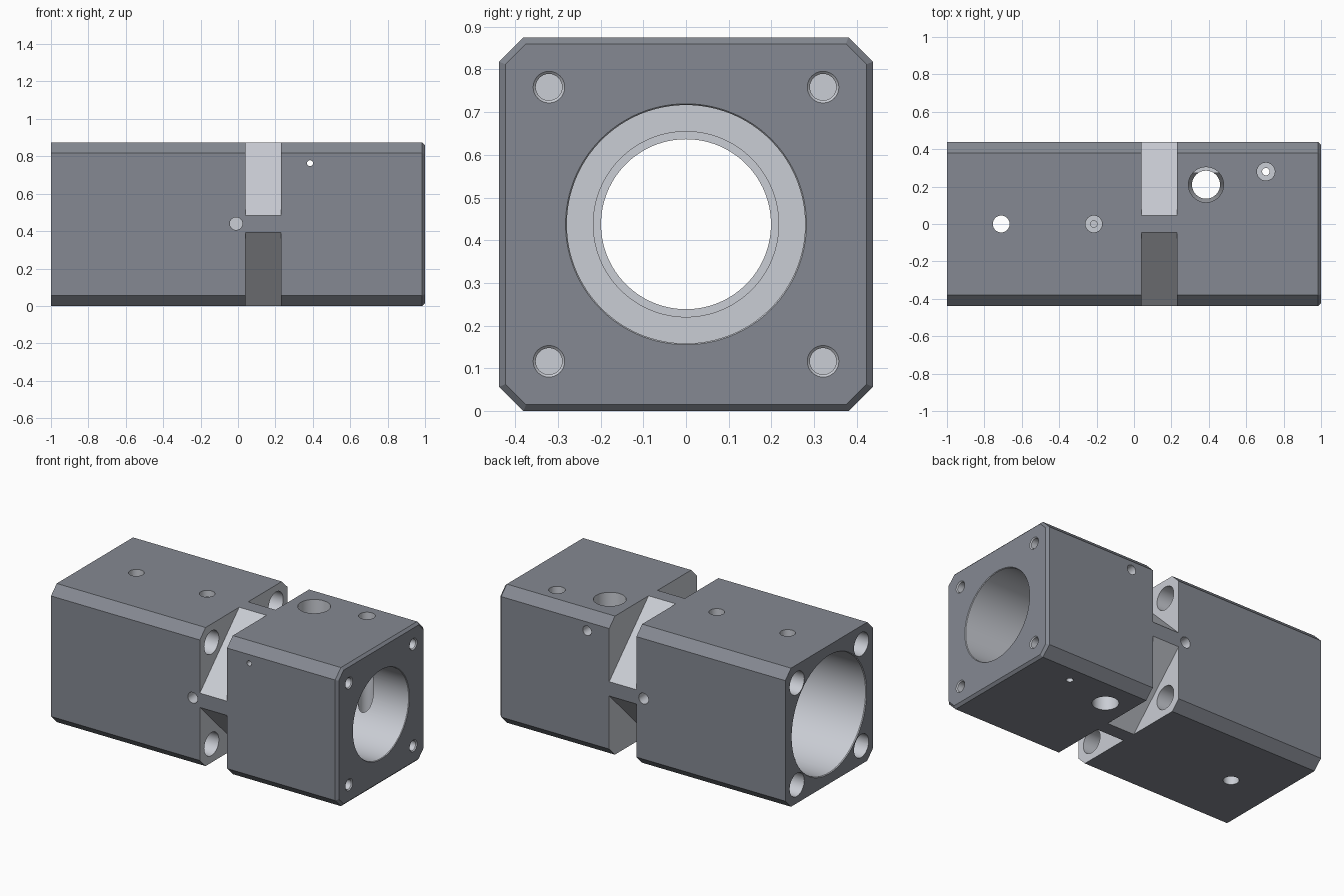
import bpy, bmesh, math
from mathutils import Vector, Matrix

if "Cube" in bpy.data.objects:
    bpy.data.objects.remove(bpy.data.objects["Cube"])

H = 0.4375          # half of the square section, also the bore axis height
C = 0.057           # long edge chamfer


def material(name, rgb):
    m = bpy.data.materials.new(name)
    m.diffuse_color = (*rgb, 1)
    m.use_nodes = True
    m.node_tree.nodes["Principled BSDF"].inputs["Base Color"].default_value = m.diffuse_color
    return m


coated = material("dark_coating", (0.234, 0.25, 0.287))
machined = material("bare_metal", (0.59, 0.61, 0.66))


def mesh_object(name, bm, mat):
    bmesh.ops.recalc_face_normals(bm, faces=bm.faces)
    me = bpy.data.meshes.new(name)
    bm.to_mesh(me)
    bm.free()
    me.materials.append(mat)
    ob = bpy.data.objects.new(name, me)
    bpy.context.collection.objects.link(ob)
    return ob


def loft(name, rings, mat=machined):
    """Closed solid through rings of equal point count."""
    bm = bmesh.new()
    loops = [[bm.verts.new(p) for p in ring] for ring in rings]
    n = len(loops[0])
    for a, b in zip(loops, loops[1:]):
        for i in range(n):
            j = (i + 1) % n
            bm.faces.new((a[i], a[j], b[j], b[i]))
    bm.faces.new(loops[0])
    bm.faces.new(loops[-1])
    return mesh_object(name, bm, mat)


def turned(name, profile, at, axis, n=32):
    """Stepped round cutter: profile of (position on axis, radius)."""
    rot = {'x': Matrix.Rotation(math.pi / 2, 3, 'Y'),
           'y': Matrix.Rotation(-math.pi / 2, 3, 'X'),
           'z': Matrix.Identity(3)}[axis]
    rings = [[rot @ Vector((r * math.cos(2 * math.pi * i / n),
                            r * math.sin(2 * math.pi * i / n), t)) + Vector(at)
              for i in range(n)] for t, r in profile]
    return loft(name, rings)


def section(x, inset):
    a, b = H - inset, H - C - inset * 0.4
    pts = [(a, -b), (a, b), (b, a), (-b, a), (-a, b), (-a, -b), (-b, -a), (b, -a)]
    return [(x, y, z + H) for y, z in pts]


# Chamfered square housing, bevelled at the right end only
housing = loft("housing", [section(-1, 0), section(0.985, 0), section(1, 0.015)], coated)

cutters = []

# Main bore: wide on the left, narrow web, bearing seat on the right
cutters.append(turned("bore_cutter", [
    (-1.01, 0.374), (-1, 0.374), (-0.995, 0.37), (-0.12, 0.37), (-0.12, 0.199),
    (0.19, 0.199), (0.19, 0.217), (0.21, 0.217), (0.21, 0.279), (0.996, 0.279),
    (1, 0.282), (1.01, 0.282)], (0, 0, H), 'x', 128))

# Diagonal corner notches, bolt clearance holes and tapped end holes
for sy in (-1, 1):
    for sz in (-1, 1):
        tri = [(-0.055, H + 0.1), (H + 0.1, H + 0.1), (H + 0.1, -0.055)]
        cutters.append(loft("notch_cutter", [
            [(x, sy * y, H + sz * z) for y, z in tri] for x in (0.04, 0.23)]))
        at = (0, sy * 0.321, H + sz * 0.321)
        cutters.append(turned("bolt_cutter", [(-1.05, 0.073), (0.1, 0.073)], at, 'x'))
        cutters.append(turned("tapped_cutter", [
            (0.8, 0.031), (0.994, 0.031), (1, 0.037), (1.02, 0.037)], at, 'x'))
    # Blind pin holes on the two sides
    cutters.append(turned("pin_cutter", [
        (sy * 0.34, 0.034), (sy * 0.5, 0.034)], (-0.01, 0, 0.44), 'y'))

# Vertical ports
cutters += [
    turned("vent_cutter", [(-0.1, 0.045), (1, 0.045)], (-0.71, 0, 0), 'z'),
    turned("grease_cutter", [(0.6, 0.018), (0.835, 0.018), (0.835, 0.045), (1, 0.045)],
           (-0.215, 0, 0), 'z'),
    turned("port_cutter", [(-0.1, 0.075), (0.5, 0.075), (0.5, 0.094), (1, 0.094)],
           (0.385, 0.21, 0), 'z', 48),
    turned("side_port_cutter", [(-0.1, 0.02), (0.22, 0.02), (0.22, 0.048), (1, 0.048)],
           (0.705, 0.28, 0), 'z'),
    # Cross drilling, fine at the front and wider at the back
    turned("cross_cutter", [(-0.5, 0.016), (0.21, 0.016), (0.21, 0.03), (0.5, 0.03)],
           (0.385, 0, 0.763), 'y'),
]

# Cut everything, then remove the cutters
bpy.context.view_layer.objects.active = housing
housing.select_set(True)
for c in cutters:
    c.hide_render = True
    m = housing.modifiers.new("cut", 'BOOLEAN')
    m.operation = 'DIFFERENCE'
    m.solver = 'EXACT'
    m.material_mode = 'TRANSFER'
    m.object = c
    bpy.ops.object.modifier_apply(modifier=m.name)
    bpy.data.objects.remove(c, do_unlink=True)

bpy.ops.object.shade_smooth_by_angle(angle=math.radians(25))
